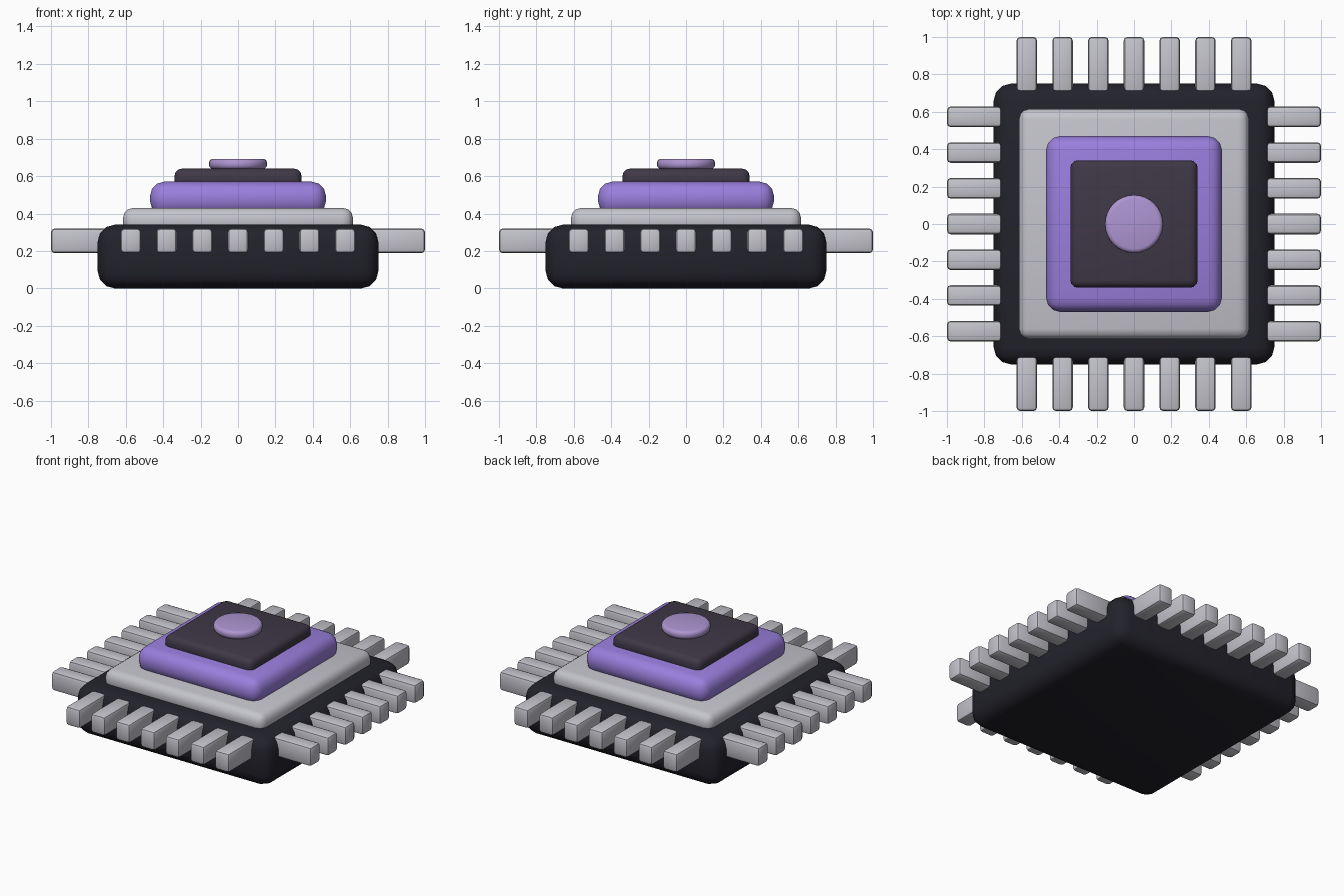
import bpy
import math

if "Cube" in bpy.data.objects:
    bpy.data.objects.remove(bpy.data.objects["Cube"])


def material(name, rgb):
    m = bpy.data.materials.new(name)
    m.diffuse_color = (*rgb, 1)
    m.use_nodes = True
    m.node_tree.nodes["Principled BSDF"].inputs["Base Color"].default_value = m.diffuse_color
    return m


black = material("black", (0.016, 0.016, 0.024))
silver = material("silver", (0.55, 0.55, 0.60))
purple = material("purple", (0.32, 0.21, 0.72))
plum = material("dark plum", (0.050, 0.039, 0.062))
lilac = material("lilac", (0.42, 0.30, 0.64))


def finish(obj, name, mat, bevel, segments):
    obj.name = name
    obj.data.materials.append(mat)
    bpy.ops.object.transform_apply(location=False, rotation=False, scale=True)
    mod = obj.modifiers.new("rounding", 'BEVEL')
    mod.width = bevel
    mod.segments = segments
    mod.limit_method = 'ANGLE'
    mod.angle_limit = math.radians(40)
    bpy.ops.object.modifier_apply(modifier=mod.name)
    bpy.ops.object.shade_smooth_by_angle(angle=math.radians(35))


def box(name, mat, lo, hi, bevel, segments=3):
    centre = [(a + b) / 2 for a, b in zip(lo, hi)]
    bpy.ops.mesh.primitive_cube_add(size=1, location=centre)
    obj = bpy.context.object
    obj.scale = [b - a for a, b in zip(lo, hi)]
    finish(obj, name, mat, bevel, segments)


def slab(name, mat, half, z0, z1, bevel):
    box(name, mat, (-half, -half, z0), (half, half, z1), bevel)


# Stacked square layers
slab("chip_body", black, 0.75, 0.0, 0.34, 0.09)
slab("metal_plate", silver, 0.615, 0.29, 0.43, 0.055)
slab("core_frame", purple, 0.47, 0.39, 0.57, 0.075)
slab("core_top", plum, 0.34, 0.53, 0.64, 0.04)

# Round button in the middle
bpy.ops.mesh.primitive_cylinder_add(vertices=32, radius=0.155, depth=0.055,
                                    location=(0, 0, 0.665))
finish(bpy.context.object, "round_button", lilac, 0.022, 3)

# Seven contact pins along each of the four sides
for i in range(7):
    c = (i - 3) * 0.191
    a, b = c - 0.055, c + 0.055
    for side, lo, hi in (("right", 0.69, 1.0), ("left", -1.0, -0.69)):
        box(f"pin_{side}_{i + 1}", silver, (lo, a, 0.188), (hi, b, 0.32), 0.02, 2)
    for side, lo, hi in (("back", 0.69, 1.0), ("front", -1.0, -0.69)):
        box(f"pin_{side}_{i + 1}", silver, (a, lo, 0.188), (b, hi, 0.32), 0.02, 2)
